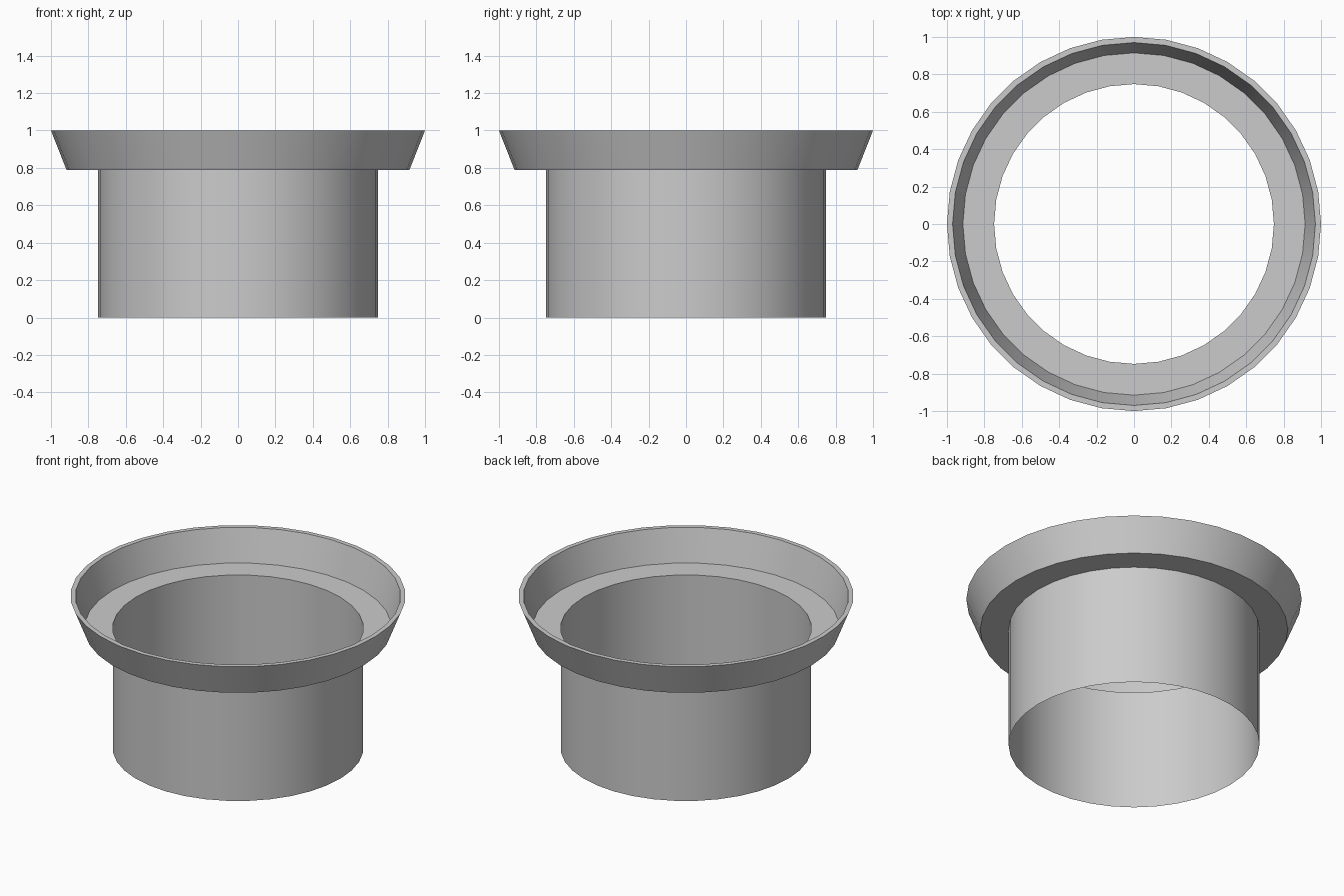
import bpy, bmesh
from math import sin, cos, radians, tau

if "Cube" in bpy.data.objects:
    bpy.data.objects.remove(bpy.data.objects["Cube"])

SIDES = 36


def lathe(name, profile, closed=False):
    """Revolve (radius, z) points around the z axis."""
    bm = bmesh.new()
    rings = [[bm.verts.new((r * cos(tau * i / SIDES), r * sin(tau * i / SIDES), z))
              for i in range(SIDES)] for r, z in profile]
    pairs = list(zip(rings, rings[1:]))
    if closed:
        pairs.append((rings[-1], rings[0]))
    for a, b in pairs:
        for i in range(SIDES):
            j = (i + 1) % SIDES
            bm.faces.new((a[i], a[j], b[j], b[i]))
    mesh = bpy.data.meshes.new(name)
    bm.to_mesh(mesh)
    bm.free()
    obj = bpy.data.objects.new(name, mesh)
    bpy.context.collection.objects.link(obj)
    bpy.ops.object.select_all(action='DESELECT')
    obj.select_set(True)
    bpy.context.view_layer.objects.active = obj
    bpy.ops.object.shade_smooth_by_angle(angle=radians(30))
    return obj


# Thin open tube with a flat shelf, flaring up to a rim and back down inside
lathe("tube_and_shelf", [(0.748, 0), (0.748, 0.79), (0.917, 0.79)])
lathe("flared_rim", [(0.917, 0.79), (1.0, 1.0), (0.97, 1.0), (0.915, 0.792)])
